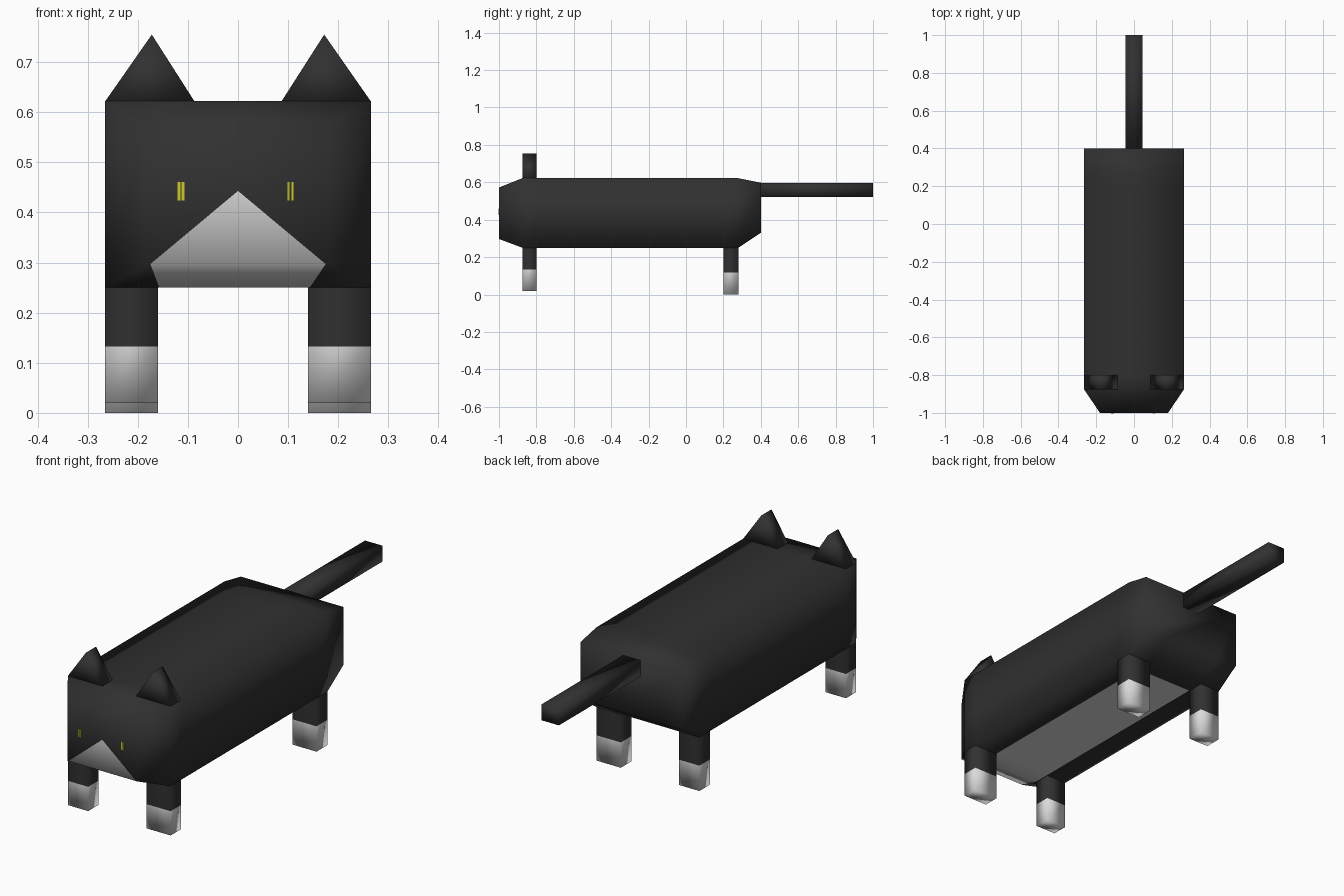
import bpy, bmesh

if "Cube" in bpy.data.objects:
    bpy.data.objects.remove(bpy.data.objects["Cube"])


def material(name, rgb):
    m = bpy.data.materials.new(name)
    m.diffuse_color = (*rgb, 1.0)
    m.use_nodes = True
    m.node_tree.nodes["Principled BSDF"].inputs["Base Color"].default_value = m.diffuse_color
    return m


BLACK = material("black fur", (0.03, 0.03, 0.03))
WHITE = material("white fur", (0.7, 0.7, 0.7))
YELLOW = material("yellow eye", (0.6, 0.6, 0.02))


def finish(bm, name, mats, smooth=True):
    bmesh.ops.recalc_face_normals(bm, faces=bm.faces)
    for f in bm.faces:
        f.smooth = smooth
    me = bpy.data.meshes.new(name)
    bm.to_mesh(me)
    bm.free()
    for m in mats:
        me.materials.append(m)
    ob = bpy.data.objects.new(name, me)
    bpy.context.collection.objects.link(ob)
    return ob


def loft(bm, rings, caps=(True, True)):
    """Skin a list of equal-length point rings; returns the vertex rings."""
    vs = [[bm.verts.new(p) for p in r] for r in rings]
    n = len(vs[0])
    for a, b in zip(vs, vs[1:]):
        for i in range(n):
            j = (i + 1) % n
            bm.faces.new((a[i], a[j], b[j], b[i]))
    if caps[0]:
        bm.faces.new(vs[0])
    if caps[1]:
        bm.faces.new(vs[-1])
    return vs


def rect(x0, x1, y0, y1, z):
    return [(x0, y0, z), (x1, y0, z), (x1, y1, z), (x0, y1, z)]


# Body: sections along y as (y, half width, bottom, top, white left, white right)
sections = [(-1.0, 0.18, 0.297, 0.572, -0.175, 0.175),
            (-0.875, 0.265, 0.25, 0.622, -0.157, 0.143),
            (-0.80, 0.265, 0.25, 0.622, -0.157, 0.143),
            (0.20, 0.265, 0.25, 0.622, -0.157, 0.143),
            (0.28, 0.265, 0.25, 0.622, -0.157, 0.143),
            (0.40, 0.265, 0.33, 0.598, -0.157, 0.143)]
bm = bmesh.new()
rings = loft(bm, [[(-w, y, b), (l, y, b), (r, y, b), (w, y, b), (w, y, t), (-w, y, t)]
                  for y, w, b, t, l, r in sections], caps=(False, True))
# Face: white muzzle triangle set in the black front
bl, wl, wr, br, tr, tl = rings[0]
apex = bm.verts.new((0, -1.0, 0.443))
muzzle = bm.faces.new((wl, wr, apex))
for tri in ((bl, wl, apex), (wr, br, apex), (br, tr, apex), (tr, tl, apex), (tl, bl, apex)):
    bm.faces.new(tri)
# White chin and belly by position
for f in bm.faces:
    c = f.calc_center_median()
    if f is muzzle or (c.z < 0.28 and abs(c.x) < 0.05 and c.y < 0.2):
        f.material_index = 1
finish(bm, "body", [BLACK, WHITE])

# Legs with white socks
for side, x0, x1 in (("left", -0.265, -0.16), ("right", 0.14, 0.265)):
    for end, y0, y1, foot, sock in (("front", -0.875, -0.80, 0.02, 0.133),
                                    ("back", 0.20, 0.28, 0.0, 0.118)):
        bm = bmesh.new()
        loft(bm, [rect(x0, x1, y0, y1, z) for z in (foot, sock, 0.25)], caps=(True, False))
        for f in bm.faces:
            if f.calc_center_median().z < sock:
                f.material_index = 1
        finish(bm, f"{end}_{side}_leg", [BLACK, WHITE])

# Ears: triangular prisms
for side, s in (("left", -1), ("right", 1)):
    bm = bmesh.new()
    loft(bm, [[(s * 0.087, y, 0.622), (s * 0.265, y, 0.622), (s * 0.172, y, 0.755)]
              for y in (-0.875, -0.80)])
    finish(bm, f"{side}_ear", [BLACK])

# Tail: straight square bar
bm = bmesh.new()
loft(bm, [rect(-0.045, 0.045, 0.40, 1.0, z) for z in (0.522, 0.596)])
finish(bm, "tail", [BLACK])

# Eyes: two thin slivers each, with a dark slit between
for side, slivers in (("left", ((-0.121, -0.115), (-0.113, -0.107))),
                      ("right", ((0.099, 0.103), (0.107, 0.111)))):
    bm = bmesh.new()
    for x0, x1 in slivers:
        loft(bm, [rect(x0, x1, -1.002, -0.999, z) for z in (0.424, 0.461)])
    finish(bm, f"{side}_eye", [YELLOW], smooth=False)
